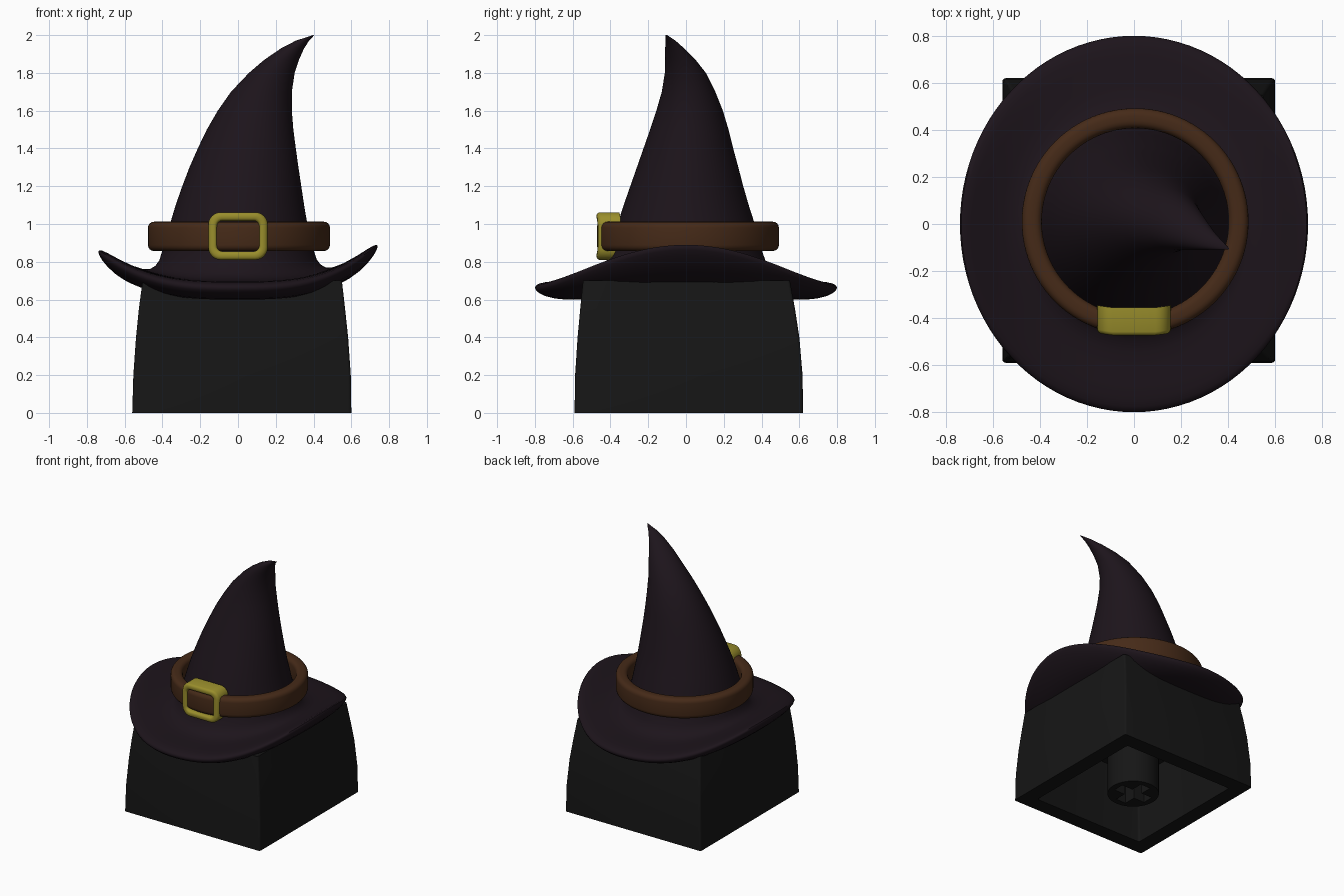
import bpy
from math import cos, sin, pi

if "Cube" in bpy.data.objects:
    bpy.data.objects.remove(bpy.data.objects["Cube"])


def material(name, rgb):
    m = bpy.data.materials.new(name)
    m.diffuse_color = (*rgb, 1)
    m.use_nodes = True
    m.node_tree.nodes["Principled BSDF"].inputs["Base Color"].default_value = m.diffuse_color
    return m


def finish(obj, mat, angle):
    if mat:
        obj.data.materials.append(mat)
    bpy.ops.object.select_all(action='DESELECT')
    obj.select_set(True)
    bpy.context.view_layer.objects.active = obj
    bpy.ops.object.shade_smooth_by_angle(angle=angle)
    return obj


def loft(name, rings, mat, cyclic=False, angle=0.7):
    """Skin equal-length point rings; cap the ends, or join last to first."""
    n = len(rings[0])
    verts = [p for ring in rings for p in ring]
    faces = []
    for i in range(len(rings) if cyclic else len(rings) - 1):
        a, b = i * n, (i + 1) % len(rings) * n
        faces += [(a + j, a + (j + 1) % n, b + (j + 1) % n, b + j) for j in range(n)]
    if not cyclic:
        last = (len(rings) - 1) * n
        faces += [tuple(reversed(range(n))), tuple(range(last, last + n))]
    me = bpy.data.meshes.new(name)
    me.from_pydata(verts, [], faces)
    obj = bpy.data.objects.new(name, me)
    bpy.context.collection.objects.link(obj)
    bpy.context.view_layer.objects.active = obj
    obj.select_set(True)
    bpy.ops.object.mode_set(mode='EDIT')
    bpy.ops.mesh.select_all(action='SELECT')
    bpy.ops.mesh.normals_make_consistent(inside=False)
    bpy.ops.object.mode_set(mode='OBJECT')
    return finish(obj, mat, angle)


def rounded_rect(x0, x1, y0, y1, r, seg=4):
    pts = []
    corners = [(x1 - r, y1 - r), (x0 + r, y1 - r), (x0 + r, y0 + r), (x1 - r, y0 + r)]
    for k, (cx, cy) in enumerate(corners):
        for s in range(seg + 1):
            a = pi / 2 * (k + s / seg)
            pts.append((cx + r * cos(a), cy + r * sin(a)))
    return pts


def ellipse(cx, cy, rx, ry, n=96):
    return [(cx + rx * cos(2 * pi * i / n), cy + ry * sin(2 * pi * i / n)) for i in range(n)]


cap_mat = material("black", (0.008, 0.008, 0.008))
hat_mat = material("dark_purple", (0.012, 0.007, 0.011))
belt_mat = material("brown", (0.06, 0.023, 0.009))
buckle_mat = material("gold", (0.32, 0.27, 0.025))

# Hollow key base: ceiling of the cavity, inner rim, then the bowed outside
shell = [(0.50, -0.41, 0.45, -0.44, 0.47), (0, -0.445, 0.485, -0.475, 0.505),
         (0, -0.56, 0.60, -0.59, 0.62), (0.2, -0.554, 0.597, -0.587, 0.617),
         (0.4, -0.54, 0.583, -0.574, 0.6), (0.55, -0.525, 0.567, -0.56, 0.577),
         (0.7, -0.505, 0.55, -0.545, 0.55)]
loft("key_base", [[(x, y, z) for x, y in rounded_rect(x0, x1, y0, y1, 0.015)]
                  for z, x0, x1, y0, y1 in shell], cap_mat, angle=0.5)

# Round stem with a cross-shaped socket
bpy.ops.mesh.primitive_cylinder_add(vertices=48, radius=0.18, depth=0.54, location=(0.02, 0.015, 0.27))
stem = bpy.context.object
stem.name = "stem"
finish(stem, cap_mat, 0.6)
for name, sx, sy in (("slot_x", 0.27, 0.085), ("slot_y", 0.085, 0.27)):
    bpy.ops.mesh.primitive_cube_add(size=1, location=(0.02, 0.015, 0.15))
    cutter = bpy.context.object
    cutter.name = name + "_cutter"
    cutter.scale = (sx, sy, 0.5)
    cutter.hide_render = True
    cutter.display_type = 'WIRE'
    mod = stem.modifiers.new(name, 'BOOLEAN')
    mod.operation = 'DIFFERENCE'
    mod.solver = 'EXACT'
    mod.object = cutter


# Hat: brim curls up towards both sides
def lift(x, z):
    fade = max(0, min(1, (0.9 - z) / 0.15))
    u = x / 0.74
    return fade * (0.205 * abs(u) ** 3 + 0.015 * u ** 3)


brim = [(0.4, 0.60), (0.7, 0.60), (0.8, 0.60), (0.87, 0.606), (0.93, 0.618), (0.97, 0.633),
        (0.992, 0.648), (1, 0.662), (0.992, 0.675), (0.97, 0.685), (0.93, 0.692),
        (0.86, 0.696), (0.76, 0.697), (0.68, 0.702)]
rings = [(z, 0, 0, 0.74 * t, 0.80 * t) for t, z in brim]
rings += [(0.715, 0, 0, 0.465, 0.49), (0.74, 0, 0, 0.437, 0.457),
          (0.78, 0, 0, 0.417, 0.43), (0.85, 0, 0, 0.40, 0.405)]
# Crown: height, left, right, front, back limits; the tip leans to the right
crown = [(0.92, -0.382, 0.383, -0.385, 0.385), (1.0, -0.36, 0.367, -0.362, 0.364),
         (1.1, -0.33, 0.35, -0.33, 0.332), (1.2, -0.295, 0.335, -0.295, 0.303),
         (1.3, -0.257, 0.32, -0.26, 0.277), (1.4, -0.213, 0.306, -0.225, 0.25),
         (1.5, -0.165, 0.293, -0.19, 0.225), (1.6, -0.107, 0.285, -0.157, 0.195),
         (1.7, -0.037, 0.285, -0.128, 0.155), (1.8, 0.058, 0.30, -0.112, 0.105),
         (1.87, 0.14, 0.323, -0.11, 0.05), (1.93, 0.228, 0.35, -0.11, -0.01),
         (1.97, 0.305, 0.376, -0.109, -0.055), (2.0, 0.396, 0.404, -0.108, -0.1)]
rings += [(z, (a + b) / 2, (c + d) / 2, (b - a) / 2, (d - c) / 2) for z, a, b, c, d in crown]
loft("witch_hat", [[(x, y, z + lift(x, z)) for x, y in ellipse(cx, cy, rx, ry)]
                   for z, cx, cy, rx, ry in rings], hat_mat, angle=1.0)

# Belt: a rounded strap section swept around the crown
strap = rounded_rect(0.397, 0.482, 0.857, 1.012, 0.032)
loft("belt", [[(x, y, z) for x, y in ellipse(0.005, 0.01, r, r)] for r, z in strap],
     belt_mat, cyclic=True, angle=1.0)

# Buckle: rounded frame, slightly bent to follow the belt
frame = [(0, -0.36), (0, -0.463), (0.004, -0.472), (0.013, -0.478), (0.032, -0.478),
         (0.041, -0.472), (0.045, -0.463), (0.045, -0.36)]
loft("buckle", [[(x, y + 0.6 * x * x, z) for x, z in
                 rounded_rect(-0.157 + i, 0.157 - i, 0.81 + i, 1.062 - i, 0.065 - i * 0.8, 6)]
                for i, y in frame], buckle_mat, cyclic=True, angle=1.0)
